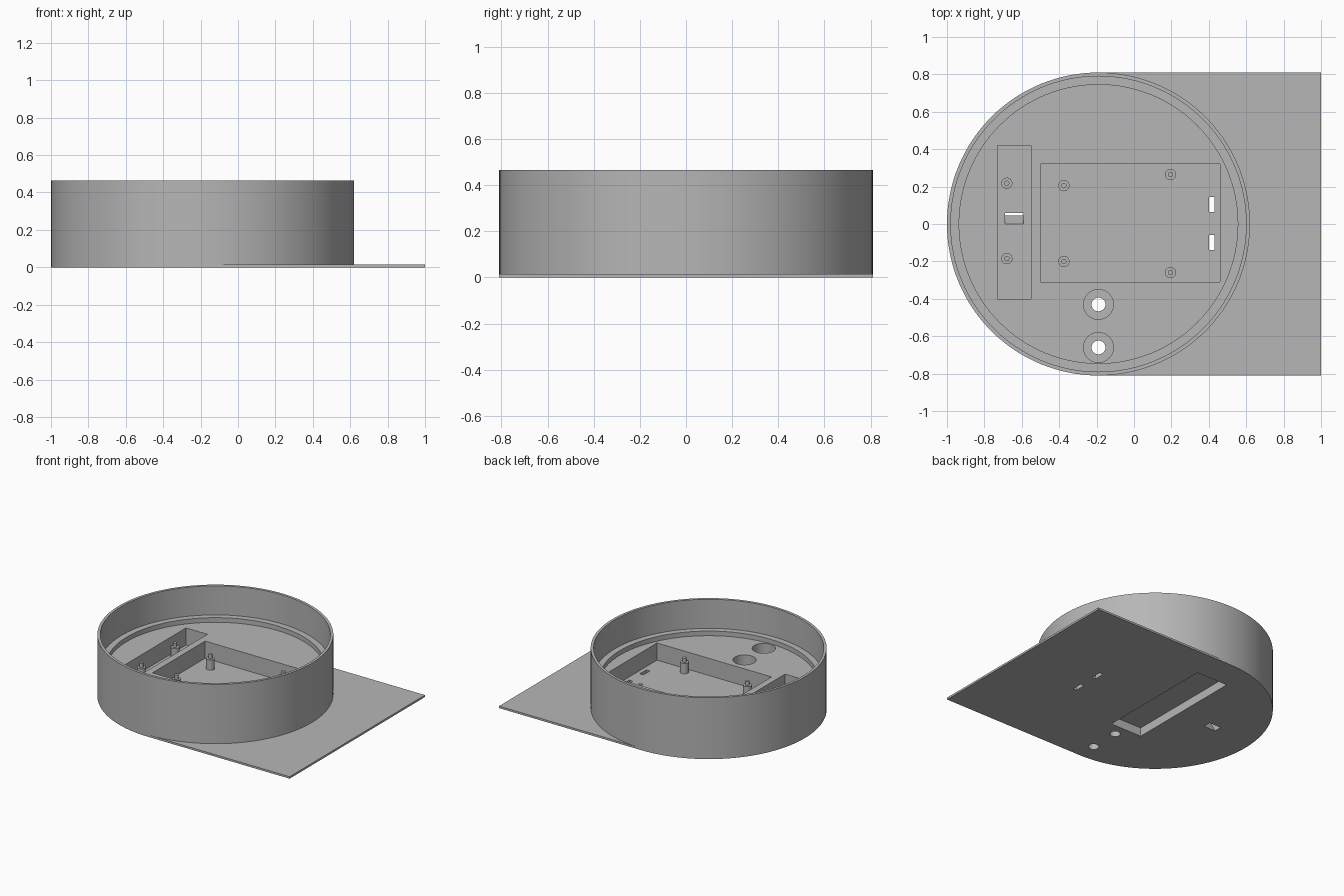
import bpy, bmesh, math
from mathutils import Matrix

cube = bpy.data.objects.get("Cube")
if cube:
    bpy.data.objects.remove(cube, do_unlink=True)

CX, R, TOP = -0.19, 0.81, 0.465      # drum centre, radius, height
FLOOR, POCKET, PLATE = 0.21, 0.08, 0.015
SEGS = 128

grey = bpy.data.materials.new("plain grey")
grey.use_nodes = True
colour = (0.47, 0.47, 0.47, 1)
grey.diffuse_color = colour
grey.node_tree.nodes["Principled BSDF"].inputs["Base Color"].default_value = colour


def finish(name, bm):
    bmesh.ops.recalc_face_normals(bm, faces=bm.faces)
    mesh = bpy.data.meshes.new(name)
    bm.to_mesh(mesh)
    bm.free()
    mesh.materials.append(grey)
    obj = bpy.data.objects.new(name, mesh)
    bpy.context.collection.objects.link(obj)
    return obj


def cylinder(name, x, y, r, z0, z1, segs=32):
    bm = bmesh.new()
    bmesh.ops.create_cone(bm, cap_ends=True, segments=segs, radius1=r, radius2=r,
                          depth=z1 - z0,
                          matrix=Matrix.Translation((x, y, (z0 + z1) / 2)))
    return finish(name, bm)


def box(name, x0, x1, y0, y1, z0, z1, shear=0):
    """Box from limits; shear slides y per unit of height, measured from POCKET."""
    bm = bmesh.new()
    bmesh.ops.create_cube(bm, size=1)
    for v in bm.verts:
        v.co.x = x1 if v.co.x > 0 else x0
        v.co.z = z1 if v.co.z > 0 else z0
        v.co.y = (y1 if v.co.y > 0 else y0) + shear * (v.co.z - POCKET)
    return finish(name, bm)


def activate(obj):
    bpy.ops.object.select_all(action="DESELECT")
    obj.select_set(True)
    bpy.context.view_layer.objects.active = obj


def cut(target, cutter):
    mod = target.modifiers.new("cut", "BOOLEAN")
    mod.operation, mod.solver, mod.object = "DIFFERENCE", "EXACT", cutter
    activate(target)
    bpy.ops.object.modifier_apply(modifier=mod.name)
    bpy.data.objects.remove(cutter, do_unlink=True)


def smooth(obj):
    activate(obj)
    bpy.ops.object.shade_smooth_by_angle(angle=math.radians(30))


# Round housing: wall, stepped ledge and raised floor
housing = cylinder("round_housing", CX, 0, R, 0, TOP, SEGS)
cut(housing, cylinder("wall_cutter", CX, 0, 0.79, 0.245, 1, SEGS))
cut(housing, cylinder("ledge_cutter", CX, 0, 0.745, FLOOR, 1, SEGS))

# Pockets in the floor, and the recess in the underside
cut(housing, box("large_pocket", -0.5, 0.46, -0.31, 0.32, POCKET, 0.4))
cut(housing, box("narrow_pocket", -0.73, -0.55, -0.40, 0.42, POCKET, 0.4))
cut(housing, box("under_recess", -0.345, -0.083, -0.34, 0.58, -0.1, 0.065))

# Through slots: two straight, one slanted
for y in (-0.1, 0.105):
    cut(housing, box("slot", 0.4, 0.43, y - 0.04, y + 0.04, -0.1, 0.15))
cut(housing, box("slanted_slot", -0.69, -0.592, 0, 0.06, -0.1, 0.15, shear=-0.56))

# Counterbored round holes
for y in (-0.43, -0.66):
    cut(housing, cylinder("counterbore", CX, y, 0.08, POCKET, 0.4, 48))
    cut(housing, cylinder("hole", CX, y, 0.037, -0.1, 0.3))
smooth(housing)

# Flat plate reaching out from the drum, hugging its wall
bm = bmesh.new()
outline = [(1, -R), (1, R)]
for i in range(SEGS // 2 + 1):
    a = math.pi / 2 - 2 * math.pi * i / SEGS
    outline.append((CX + R * math.cos(a), R * math.sin(a)))
face = bm.faces.new([bm.verts.new((x, y, 0)) for x, y in outline])
ext = bmesh.ops.extrude_face_region(bm, geom=[face], use_keep_orig=True)
for v in ext["geom"]:
    if isinstance(v, bmesh.types.BMVert):
        v.co.z = PLATE
smooth(finish("base_plate", bm))

# Standoffs with locating pins
spots = [(-0.68, 0.218), (-0.68, -0.185), (-0.375, 0.205), (-0.375, -0.2),
         (0.195, 0.265), (0.195, -0.26)]
for i, (x, y) in enumerate(spots, 1):
    smooth(cylinder(f"standoff_{i}", x, y, 0.03, POCKET - 0.005, 0.158, 24))
    smooth(cylinder(f"standoff_pin_{i}", x, y, 0.014, 0.15, 0.19, 16))
